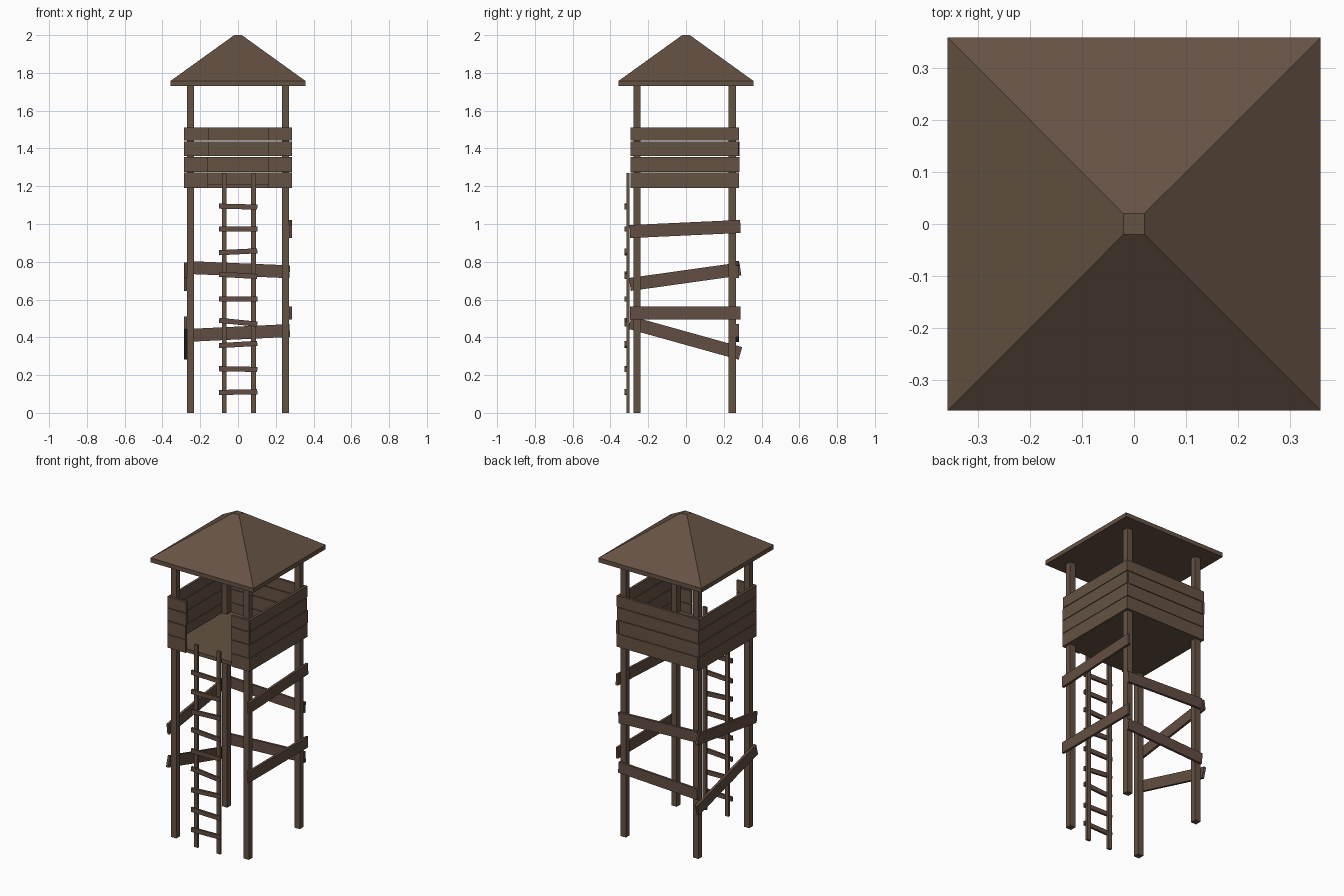
import bpy, bmesh, math, random
from mathutils import Vector, Matrix

if "Cube" in bpy.data.objects:
    bpy.data.objects.remove(bpy.data.objects["Cube"])
random.seed(4)

def material(name, rgb):
    m = bpy.data.materials.new(name)
    m.diffuse_color = (*rgb, 1)
    m.use_nodes = True
    m.node_tree.nodes["Principled BSDF"].inputs["Base Color"].default_value = m.diffuse_color
    return m

wood = material("brown wood", (0.130, 0.084, 0.056))
brace_wood = material("reddish brown wood", (0.122, 0.076, 0.054))

def make(name, bm, mat):
    bmesh.ops.recalc_face_normals(bm, faces=bm.faces)
    me = bpy.data.meshes.new(name)
    bm.to_mesh(me)
    bm.free()
    me.materials.append(mat)
    ob = bpy.data.objects.new(name, me)
    bpy.context.collection.objects.link(ob)
    return ob

def box(name, lo, hi, mat=wood):
    lo, hi = Vector(lo), Vector(hi)
    bm = bmesh.new()
    bmesh.ops.create_cube(bm, size=1, matrix=Matrix.Translation((lo + hi) / 2) @ Matrix.Diagonal((*(hi - lo), 1)))
    return make(name, bm, mat)

def board(name, a, b, height, thick, mat=wood):
    """Plank with its centre line running from a to b, standing upright."""
    a, b = Vector(a), Vector(b)
    d = (b - a).normalized()
    side = Vector((0, 0, 1)).cross(d).normalized()
    up = d.cross(side)
    rot = Matrix((d, side, up)).transposed().to_4x4()
    bm = bmesh.new()
    bmesh.ops.create_cube(bm, size=1, matrix=Matrix.Translation((a + b) / 2) @ rot
                          @ Matrix.Diagonal(((b - a).length, thick, height, 1)))
    return make(name, bm, mat)

# Corner posts
for x in (-0.252, 0.252):
    for y in (-0.26, 0.245):
        box("post", (x - 0.019, y - 0.019, 0), (x + 0.019, y + 0.019, 1.74))

# Platform floor
box("floor", (-0.27, -0.285, 1.19), (0.27, 0.268, 1.213))

# Roof: square eave band with a pyramid ending in a small flat top
bm = bmesh.new()
rings = [[bm.verts.new((sx * r, sy * r, z)) for sx, sy in ((-1, -1), (1, -1), (1, 1), (-1, 1))]
         for r, z in ((0.358, 1.73), (0.358, 1.757), (0.02, 2.0))]
for lo, hi in zip(rings, rings[1:]):
    for i in range(4):
        j = (i + 1) % 4
        bm.faces.new((lo[i], lo[j], hi[j], hi[i]))
bm.faces.new(rings[0])
bm.faces.new(rings[-1])
make("roof", bm, wood)

# Railing planks in four rows, with an opening at the front
for lo, hi in ((1.19, 1.272), (1.275, 1.356), (1.36, 1.437), (1.441, 1.51)):
    z, h, t = (lo + hi) / 2, hi - lo, 0.015
    j = lambda: random.uniform(-0.004, 0.004)
    for s, side in ((-1, "left"), (1, "right")):
        x = s * 0.278
        board(side + "_wall_plank", (x, -0.29 + j(), z), (x, 0.281 + j(), z), h, t)
        board("front_wall_plank", (s * 0.157 + j(), -0.287, z), (s * 0.281 + j(), -0.287, z), h, t)
    board("back_wall_plank", (-0.279 + j(), 0.272, z), (0.279 + j(), 0.272, z), h, t)

# Slanted braces on the right, left and back: z at both ends
for x, z0, z1 in ((0.278, 0.96, 0.987), (0.278, 0.528, 0.528),
                  (-0.278, 0.68, 0.762), (-0.278, 0.478, 0.315)):
    board("side_brace", (x, -0.297, z0), (x, 0.288, z1), 0.069, 0.015, brace_wood)
for z0, z1 in ((0.77, 0.747), (0.41, 0.436)):
    board("back_brace", (-0.272, 0.272, z0), (0.274, 0.272, z1), 0.068, 0.015, brace_wood)

# Ladder rails
for x in (-0.073, 0.083):
    box("ladder_rail", (x - 0.013, -0.314, 0), (x + 0.013, -0.299, 1.27))

# Ladder rungs: height and tilt of each
for z, tilt in ((0.11, 0.004), (0.232, -0.004), (0.362, 0.012), (0.48, -0.02), (0.602, 0),
                (0.728, -0.012), (0.853, 0.01), (0.974, 0), (1.092, -0.005)):
    board("ladder_rung", (-0.1, -0.318, z - tilt / 2), (0.102, -0.318, z + tilt / 2), 0.027, 0.013, brace_wood)
